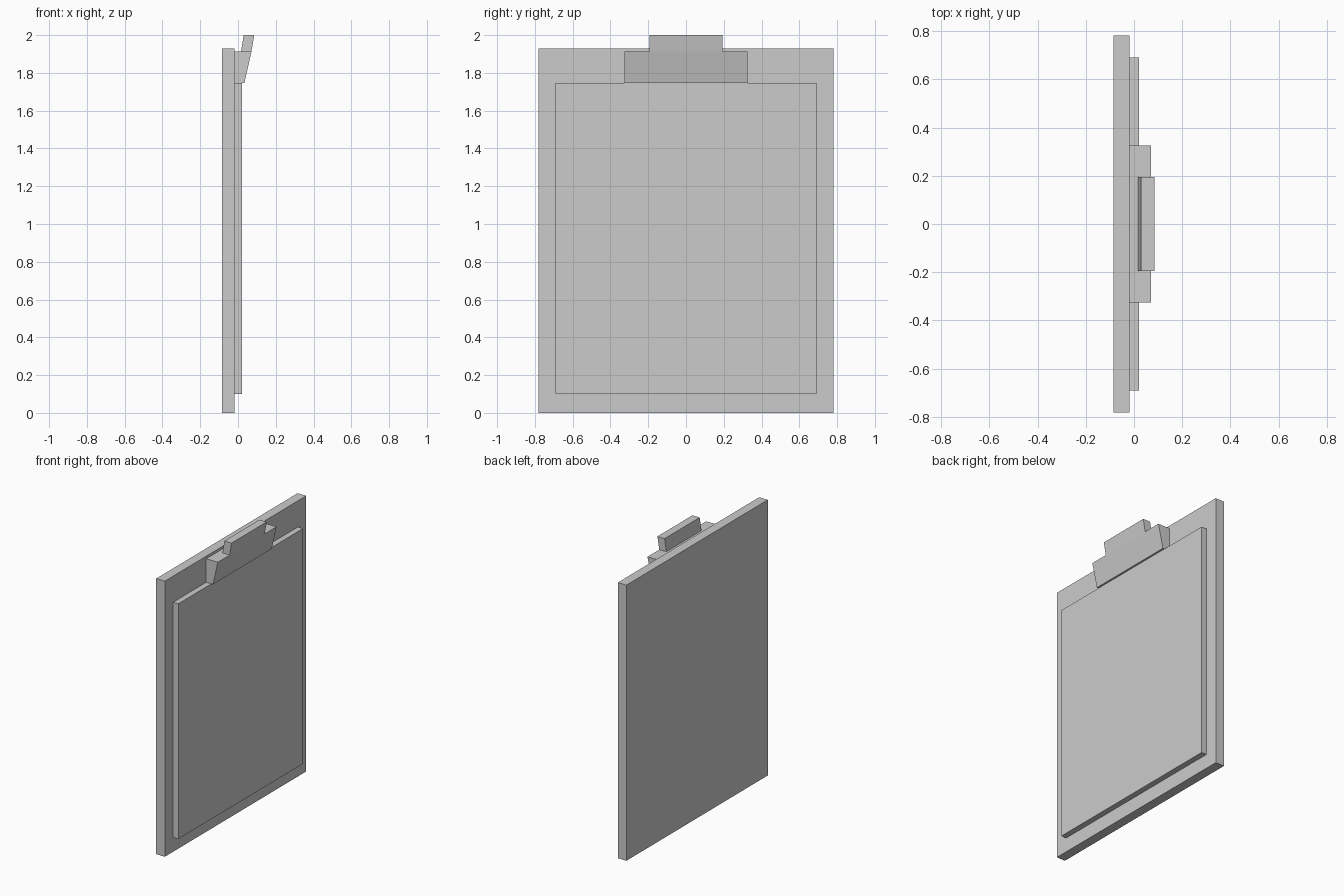
import bpy, bmesh

if "Cube" in bpy.data.objects:
    bpy.data.objects.remove(bpy.data.objects["Cube"])


def extruded(name, profile, half_width):
    """Extrude an (x, z) side profile symmetrically along y."""
    bm = bmesh.new()
    face = bm.faces.new([bm.verts.new((x, -half_width, z)) for x, z in profile])
    result = bmesh.ops.extrude_face_region(bm, geom=[face])
    moved = [v for v in result["geom"] if isinstance(v, bmesh.types.BMVert)]
    bmesh.ops.translate(bm, verts=moved, vec=(0, 2 * half_width, 0))
    bmesh.ops.recalc_face_normals(bm, faces=bm.faces)
    mesh = bpy.data.meshes.new(name)
    bm.to_mesh(mesh)
    bm.free()
    obj = bpy.data.objects.new(name, mesh)
    bpy.context.collection.objects.link(obj)
    return obj


def rect(x0, x1, z0, z1):
    return [(x0, z0), (x1, z0), (x1, z1), (x0, z1)]


# Backing board
extruded("board", rect(-0.086, -0.019, 0, 1.93), 0.782)

# Stack of paper
extruded("paper_stack", rect(-0.019, 0.021, 0.10, 1.747), 0.69)

# Clip jaw, sloping outward towards the top
extruded("clip_jaw", [(-0.019, 1.747), (0.034, 1.747), (0.071, 1.912), (-0.019, 1.912)], 0.325)

# Slanted thumb grip standing on the jaw
extruded("clip_grip", [(0.016, 1.912), (0.071, 1.912), (0.086, 2.0), (0.030, 2.0)], 0.194)
